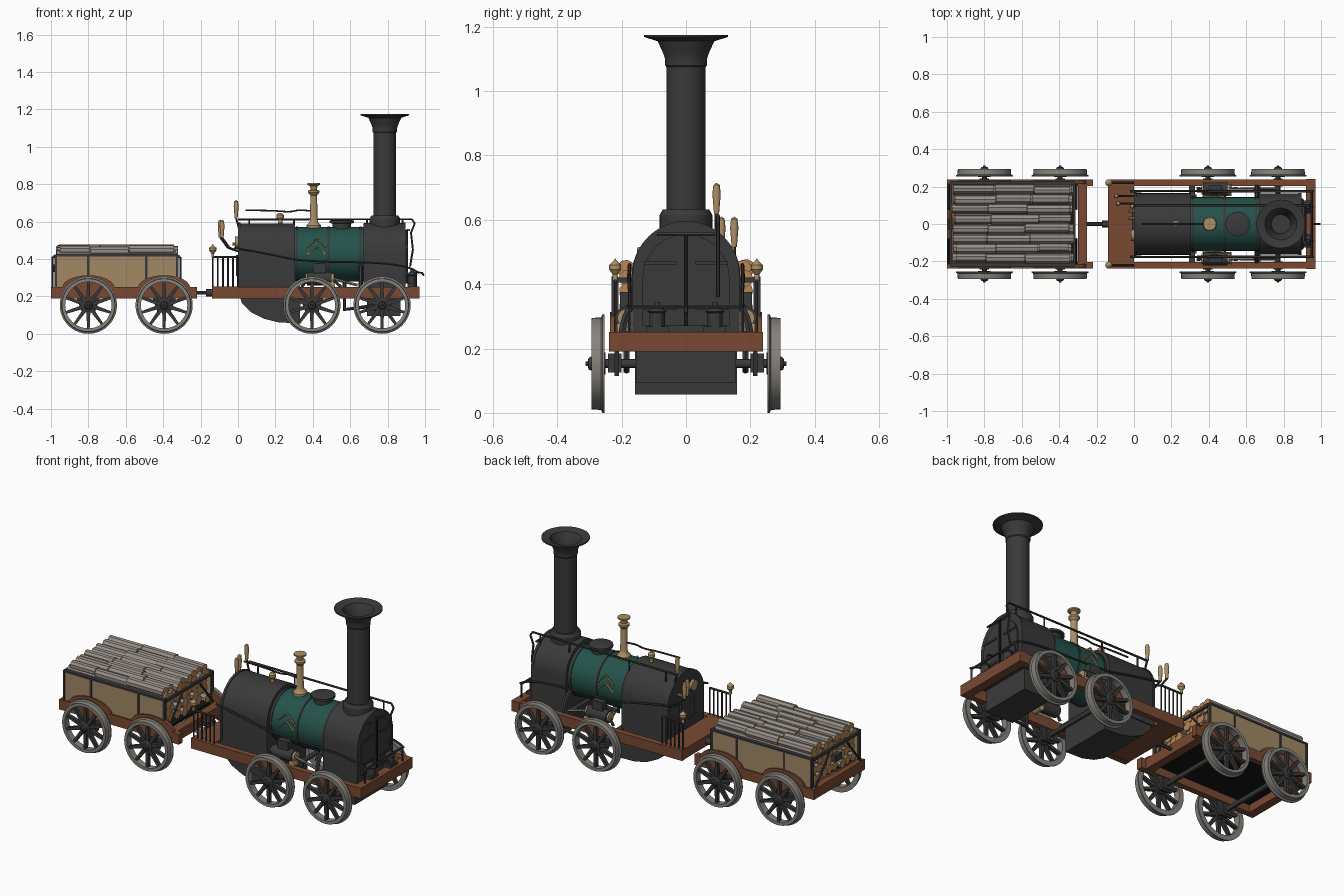
import bpy, bmesh, math, random
from mathutils import Vector

if "Cube" in bpy.data.objects:
    bpy.data.objects.remove(bpy.data.objects["Cube"])
random.seed(4)

def material(name, rgb):
    m = bpy.data.materials.new(name)
    m.diffuse_color = (*rgb, 1)
    m.use_nodes = True
    m.node_tree.nodes["Principled BSDF"].inputs["Base Color"].default_value = m.diffuse_color
    return m
IRON = material("dark iron", (0.042, 0.042, 0.044))
BROWN = material("brown frame wood", (0.19, 0.068, 0.032))
TAN = material("tan planks", (0.36, 0.25, 0.13))
GREEN = material("green boiler", (0.018, 0.085, 0.07))
BARK = material("grey bark", (0.30, 0.265, 0.24))
CUT = material("orange cut wood", (0.50, 0.25, 0.09))
BRASS = material("brass", (0.42, 0.28, 0.13))
STEEL = material("grey steel", (0.24, 0.225, 0.205))
BLACK = material("black", (0.008, 0.008, 0.009))

def finish(name, bm, *mats):
    bmesh.ops.remove_doubles(bm, verts=bm.verts, dist=1e-5)
    bmesh.ops.recalc_face_normals(bm, faces=bm.faces)
    me = bpy.data.meshes.new(name)
    bm.to_mesh(me)
    bm.free()
    for m in mats:
        me.materials.append(m)
    ob = bpy.data.objects.new(name, me)
    bpy.context.collection.objects.link(ob)
    return ob

def box(name, x, y, z, mat):
    bm = bmesh.new()
    bmesh.ops.create_cube(bm, size=1)
    for v in bm.verts:
        v.co = [(a + b) / 2 + c * abs(b - a) for (a, b), c in zip((x, y, z), v.co)]
    return finish(name, bm, mat)

def orient(axis, a, b, h):
    return {'X': (h, a, b), 'Y': (a, h, b), 'Z': (a, b, h)}[axis]

def lathe(name, prof, axis, centre, mat, n=32):
    """Spin (radius, height) points; a profile off the axis is closed into a ring."""
    bm = bmesh.new()
    c = Vector(centre)
    rings = [[bm.verts.new(c + Vector(orient(axis, r * math.cos(2 * math.pi * i / n),
              r * math.sin(2 * math.pi * i / n), h))) for i in range(n)] for r, h in prof]
    pairs = list(zip(rings, rings[1:]))
    if prof[0][0] > 0:
        pairs.append((rings[-1], rings[0]))
    for p, q in pairs:
        for i in range(n):
            j = (i + 1) % n
            bm.faces.new((p[i], p[j], q[j], q[i]))
    bmesh.ops.dissolve_degenerate(bm, dist=1e-6, edges=bm.edges)
    return finish(name, bm, mat)

def rod(name, axis, centre, r, a, b, mat, n=20):
    return lathe(name, [(0, a), (r, a), (r, b), (0, b)], axis, centre, mat, n)

def prism(name, pts, axis, h0, h1, mat):
    """Extrude a flat outline: (y,z) along X, (x,z) along Y."""
    bm = bmesh.new()
    f = bm.faces.new([bm.verts.new(orient(axis, a, b, h0)) for a, b in pts])
    ext = bmesh.ops.extrude_face_region(bm, geom=[f])['geom']
    d = Vector(orient(axis, 0, 0, h1 - h0))
    bmesh.ops.translate(bm, vec=d, verts=[v for v in ext if isinstance(v, bmesh.types.BMVert)])
    return finish(name, bm, mat)

def tube(name, pts, r, mat, smooth=False):
    cu = bpy.data.curves.new(name, 'CURVE')
    cu.dimensions, cu.bevel_depth, cu.bevel_resolution, cu.use_fill_caps = '3D', r, 1, True
    sp = cu.splines.new('NURBS' if smooth else 'POLY')
    sp.points.add(len(pts) - 1)
    for p, co in zip(sp.points, pts):
        p.co = (*co, 1)
    if smooth:
        sp.use_endpoint_u, sp.order_u, sp.resolution_u = True, 3, 5
    cu.materials.append(mat)
    ob = bpy.data.objects.new(name, cu)
    bpy.context.collection.objects.link(ob)
    bpy.ops.object.select_all(action='DESELECT')
    ob.select_set(True)
    bpy.context.view_layer.objects.active = ob
    bpy.ops.object.convert(target='MESH')
    return ob

def arch(r, cz, bottom, n=24):
    return [(-r, bottom)] + [(-r * math.cos(math.pi * i / n), cz + r * math.sin(math.pi * i / n))
                             for i in range(n + 1)] + [(r, bottom)]

# Wheels, axles and axle boxes
R = 0.153
for n, x in enumerate((0.77, 0.395, -0.395, -0.80)):
    rod(f"axle_{n}", 'Y', (x, 0, R), 0.014, -0.29, 0.29, IRON, 12)
    for s in (1, -1):
        c = (x, 0, R)
        lathe(f"wheel_rim_{n}", [(0.124, s * .253), (R, s * .253), (R, s * .260), (0.144, s * .264),
              (0.142, s * .293), (0.124, s * .293)], 'Y', c, STEEL, 40)
        lathe(f"wheel_hub_{n}", [(0, s * .25), (.034, s * .25), (.034, s * .288), (.022, s * .294),
              (.018, s * .303), (.008, s * .305), (.006, s * .312), (0, s * .312)], 'Y', c, IRON, 16)
        for k in range(10):
            a = math.pi * (k + .5) / 5
            u, w = Vector((math.cos(a), math.sin(a))), Vector((-math.sin(a), math.cos(a)))
            o = Vector((x, R))
            prism(f"wheel_spoke_{n}", [o + u * .025 - w * .011, o + u * .127 - w * .007,
                  o + u * .127 + w * .007, o + u * .025 + w * .011], 'Y', s * .263, s * .284, IRON)
        prism(f"axle_guard_{n}", [(x - .065, .20), (x - .035, .115), (x + .035, .115), (x + .065, .20)],
              'Y', s * .208, s * .222, IRON)
        box(f"axle_box_{n}", (x - .025, x + .025), (s * .2, s * .242), (.125, .185), IRON)

# Locomotive frame
for s in (1, -1):
    box("engine_side_beam", (-.14, .95), (s * .203, s * .237), (.19, .25), BROWN)
box("front_beam", (.92, .97), (-.24, .24), (.19, .252), BROWN)
box("rear_deck", (-.14, 0), (-.237, .237), (.192, .252), BROWN)
for x in (.31, .66):
    box("cross_beam", (x - .015, x + .015), (-.21, .21), (.2, .24), IRON)

# Firebox with rounded ash pan
prism("firebox", arch(.165, .425, .19), 'X', .0, .305, IRON)
prism("firebox_edge", arch(.169, .425, .25), 'X', .0, .014, IRON)
prism("ash_pan", [(.01, .2), (.02, .165), (.07, .115), (.14, .08), (.22, .06), (.33, .057), (.335, .2)],
      'Y', -.158, .158, IRON)
box("fire_door", (-.012, 0), (-.06, .06), (.31, .42), IRON)
rod("pressure_gauge", 'X', (0, -.06, .49), .03, -.015, 0, BRASS)
for y in (.03, .07):
    rod("water_cock", 'X', (0, y, .48), .009, -.03, 0, BRASS, 10)

# Green boiler made of staves, with dark seams and hoops
bm = bmesh.new()
N = 28
rings = [[bm.verts.new((x, .145 * math.cos(2 * math.pi * i / N), .425 + .145 * math.sin(2 * math.pi * i / N)))
          for i in range(N)] for x in (.30, .485, .68)]
staves = [bm.faces.new((p[i], p[(i + 1) % N], q[(i + 1) % N], q[i]))
          for p, q in zip(rings, rings[1:]) for i in range(N)]
for f in bmesh.ops.inset_individual(bm, faces=staves, thickness=.0018)['faces']:
    f.material_index = 1
finish("boiler", bm, GREEN, IRON)
for x in (.315, .485, .655):
    lathe("boiler_hoop", [(.14, -.006), (.149, -.006), (.149, .006), (.14, .006)], 'X', (x, 0, .425), IRON, 28)

# Smokebox, doors and lower box
prism("smokebox", arch(.163, .43, .22), 'X', .67, .895, IRON)
prism("smokebox_rim", arch(.166, .43, .25), 'X', .88, .895, IRON)
prism("smokebox_doors", arch(.135, .42, .27), 'X', .89, .903, IRON)
box("door_seam", (.90, .91), (-.006, .006), (.27, .56), BLACK)
for s in (1, -1):
    for z in (.32, .46):
        box("door_hinge", (.90, .908), (s * .03, s * .13), (z, z + .012), IRON)
box("lower_smokebox", (.69, .87), (-.155, .155), (.095, .23), IRON)
tube("door_bar", [(.915, -.09, .555), (.915, .09, .555)], .006, IRON)

# Chimney with flared mouth
lathe("chimney_base", [(0, .55), (.082, .55), (.082, .615), (.072, .632), (0, .632)], 'Z', (.785, 0, 0), IRON)
lathe("chimney", [(0, .62), (.061, .62), (.061, 1.075), (.065, 1.08), (.065, 1.1), (.072, 1.12), (.088, 1.155),
      (.13, 1.168), (.13, 1.175), (.085, 1.165), (.052, 1.1), (.05, .8), (0, .8)], 'Z', (.785, 0, 0), IRON, 40)

# Safety valve column, lever and manhole
lathe("valve_column", [(0, .55), (.038, .55), (.038, .58), (.024, .595), (.02, .61), (.018, .74), (.03, .755),
      (.03, .765), (.017, .77), (.02, .79), (.034, .797), (.034, .805), (0, .805)], 'Z', (.405, 0, 0), BRASS, 20)
lathe("manhole", [(0, .55), (.05, .55), (.05, .59), (.066, .592), (.066, .605), (.03, .614), (0, .614)],
      'Z', (.555, 0, 0), IRON)
tube("valve_lever", [(.04, 0, .66), (.18, 0, .66), (.28, 0, .65), (.33, 0, .665), (.40, 0, .655)], .005, IRON, True)
lathe("lever_weight", [(0, .58), (.012, .585), (.012, .61), (.02, .62), (.02, .635), (.01, .645), (0, .645)],
      'Z', (.225, 0, 0), BRASS, 14)

# Regulator rod and driver's levers
tube("regulator_rod", [(-.0, .1, .612), (.93, .1, .612), (.945, .1, .59), (.925, .1, .54), (.935, .1, .45),
     (.92, .1, .36)], .006, IRON)
for x in (.06, .30, .69, .88):
    tube("rod_bracket", [(x, .1, .612), (x, .1, .52)], .005, IRON)
for x, y, z in ((-.01, .095, .62), (-.085, .11, .515), (-.095, .15, .515)):
    tube("lever_stem", [(.005, y, .44), (x + .04, y, .46), (x, y, z)], .006, IRON)
    lathe("lever_handle", [(0, 0), (.008, 0), (.013, .06), (.01, .088), (0, .095)], 'Z', (x, y, z), BRASS, 12)

for s in (1, -1):
    # Rear railing with brass finials
    tube("railing_top", [(-.135, s * .22, .41), (.0, s * .22, .41)], .006, IRON)
    for i in range(6):
        x = -.135 + i * .027
        tube("railing_post", [(x, s * .22, .25), (x, s * .22, .41)], .005, IRON)
    lathe("railing_finial", [(0, .41), (.008, .41), (.008, .43), (.019, .445), (.019, .46), (.008, .47), (0, .48)],
          'Z', (-.135, s * .22, 0), BRASS, 14)
    # Side pipes
    tube("side_pipe", [(-.02, s * .175, .46), (.2, s * .178, .42), (.35, s * .175, .385), (.9, s * .175, .38),
         (.96, s * .175, .33)], .006, IRON, True)
    tube("feed_pipe", [(.655, s * .13, .36), (.655, s * .19, .34), (.655, s * .2, .24)], .012, IRON, True)
    # Steam cylinder, valve chest and motion
    rod("steam_cylinder", 'X', (0, s * .185, .295), .036, .37, .50, IRON)
    for x in (.36, .495):
        rod("cylinder_cap", 'X', (x, s * .185, .295), .028, 0, .018, BRASS)
    box("valve_chest", (.40, .47), (s * .165, s * .205), (.325, .375), IRON)
    tube("piston_rod", [(.50, s * .185, .295), (.64, s * .185, .26)], .008, STEEL)
    tube("connecting_rod", [(.57, s * .185, .28), (.57, s * .185, .13), (.77, s * .185, .155)], .011, IRON)
    tube("rocker_arm", [(.34, s * .19, .25), (.43, s * .17, .37), (.55, s * .19, .25)], .009, IRON)
    rod("rocker_pin", 'Y', (.50, 0, .26), .02, s * .15, s * .215, BRASS)
    # Brass chevrons on the boiler
    for z in (.475, .43):
        tube("boiler_chevron", [(.37, s * .149, z - .01), (.42, s * (.146 if z > .45 else .148), z + .035),
             (.47, s * .149, z - .01)], .006, BRASS)
    # Front lamps and side steps
    box("lamp_base", (.905, .955), (s * .055, s * .125), (.25, .268), IRON)
    lathe("front_lamp", [(0, .26), (.024, .26), (.024, .31), (.03, .315), (.01, .335), (.008, .345), (0, .345)],
          'Z', (.93, s * .09, 0), IRON, 12)
    tube("front_rail_post", [(.95, s * .175, .25), (.95, s * .175, .33)], .006, IRON)
tube("front_rail", [(.95, -.18, .33), (.95, .18, .33)], .006, IRON)
tube("front_hook", [(.95, 0, .33), (.985, 0, .325), (.994, 0, .31)], .006, IRON)
tube("drawbar", [(-.27, 0, .22), (-.13, 0, .22)], .01, IRON)
rod("coupling", 'X', (0, 0, .22), .02, -.17, -.14, IRON, 12)

# Tender frame and floor
for s in (1, -1):
    box("tender_side_beam", (-1, -.22), (s * .203, s * .237), (.19, .25), BROWN)
    for x in (-.395, -.80):  # wooden arch over each wheel
        prism("wheel_arch", [(x + .14 * math.cos(math.pi * i / 12), .245 + .068 * math.sin(math.pi * i / 12))
                             for i in range(13)], 'Y', s * .215, s * .236, BROWN)
    # plank sides with iron edging
    box("tender_side", (-.975, -.325), (s * .213, s * .227), (.25, .42), TAN)
    box("tender_rail", (-.98, -.32), (s * .21, s * .231), (.413, .424), IRON)
    for x in (-.975, -.80, -.49, -.325):
        box("tender_strap", (x - .006, x + .006), (s * .21, s * .231), (.25, .42), IRON)
    for x, d in ((-.98, -.012), (-.32, .012)):  # end braces
        tube("end_brace", [(x + d, s * .21, .25), (x + d, s * .08, .41)], .006, IRON)
for x in (-.975, -.275):
    box("tender_cross_beam", (x - .025, x + .025), (-.205, .205), (.19, .25), BROWN)
for x in (-.98, -.32):
    box("tender_end_rail", (x - .006, x + .006), (-.22, .22), (.405, .42), IRON)
box("tender_floor", (-.975, -.32), (-.205, .205), (.235, .25), BLACK)
box("rear_coupling", (-.995, -.97), (-.03, .03), (.33, .37), IRON)

# Firewood: long lower layers, split and staggered top layer
def log(x0, x1, y, z, r):
    ob = rod("log", 'X', (0, y, z), r, x0, x1, BARK, 9)
    ob.data.materials.append(CUT)
    for p in ob.data.polygons:
        p.material_index = int(abs(p.normal.x) > .9)
for layer, z in enumerate((.278, .328, .378, .418)):
    for i in range(8):
        y = -.182 + i * .052
        log(-.97 + random.uniform(0, .02), -.33 + random.uniform(-.02, .01), y, z, .027)
for i in range(8):
    y, x = -.182 + i * .052, -.98 + random.uniform(0, .03)
    for end in (-.75 + random.uniform(-.05, .03), -.54 + random.uniform(-.05, .03), -.33 + random.uniform(-.02, .01)):
        log(x, end, y + random.uniform(-.005, .005), .447 + random.uniform(-.008, .004), random.uniform(.025, .029))
        x = end + .004

# Smooth the round parts, keep edges sharp
bpy.ops.object.select_all(action='SELECT')
bpy.context.view_layer.objects.active = bpy.context.selected_objects[0]
bpy.ops.object.shade_smooth_by_angle(angle=math.radians(30))
